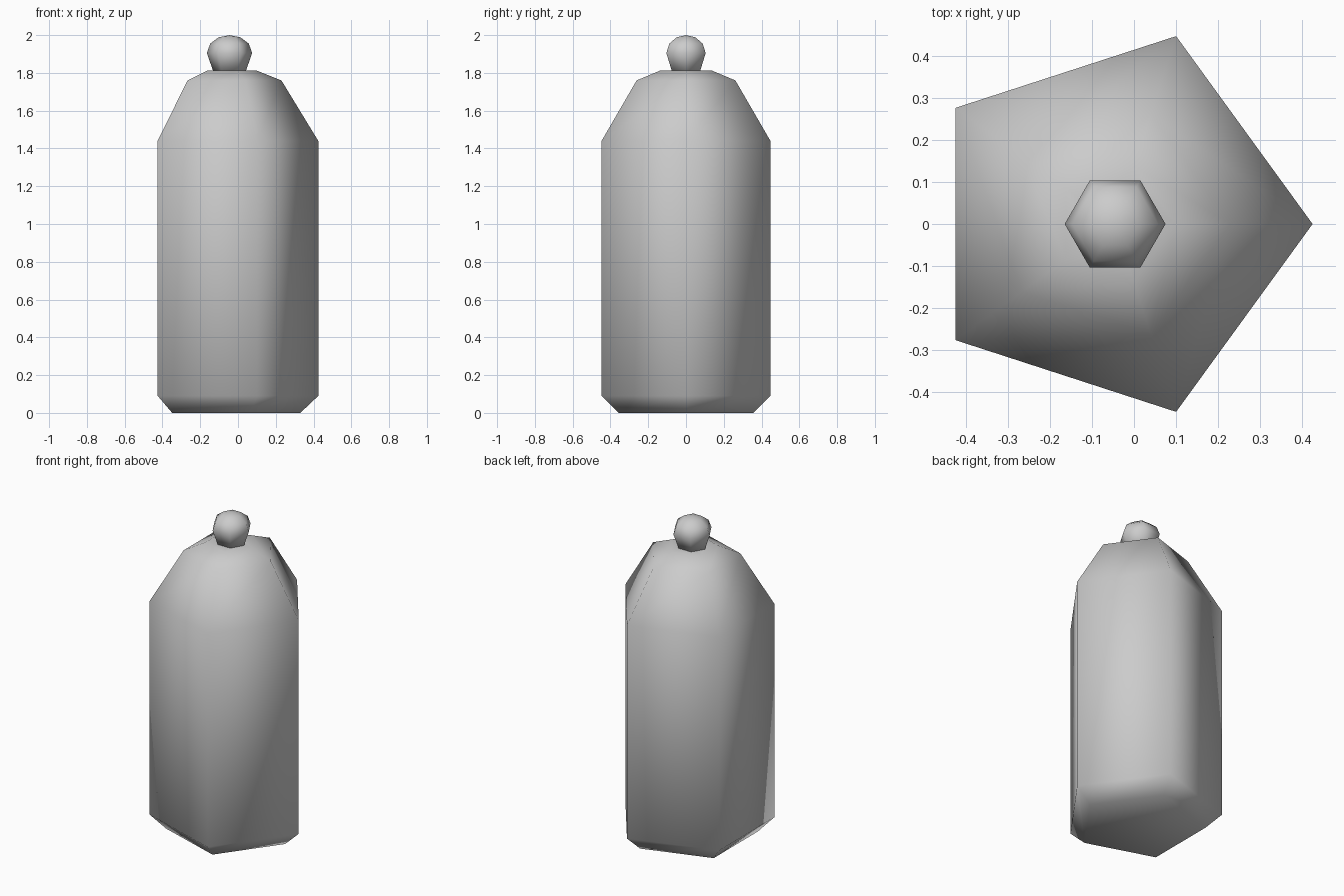
import bpy
import bmesh
from math import cos, sin, tau

if "Cube" in bpy.data.objects:
    bpy.data.objects.remove(bpy.data.objects["Cube"], do_unlink=True)

grey = bpy.data.materials.new("plain grey")
grey.use_nodes = True
grey.diffuse_color = (0.6, 0.6, 0.6, 1)
grey.node_tree.nodes["Principled BSDF"].inputs["Base Color"].default_value = (0.6, 0.6, 0.6, 1)

AXIS_X = -0.045


def lathe(name, profile, sides):
    """Turn a (radius, height) profile, listed bottom to top, around the axis."""
    bm = bmesh.new()
    rings = []
    for r, z in profile:
        rings.append([bm.verts.new((r * cos(tau * i / sides), r * sin(tau * i / sides), z))
                      for i in range(sides)])
    for low, high in zip(rings, rings[1:]):
        for i in range(sides):
            j = (i + 1) % sides
            bm.faces.new((low[i], low[j], high[j], high[i]))
    bm.faces.new(rings[0][::-1])
    bm.faces.new(rings[-1])
    # A ring of zero radius closes to a single point
    bmesh.ops.remove_doubles(bm, verts=bm.verts[:], dist=0.0001)
    bmesh.ops.recalc_face_normals(bm, faces=bm.faces[:])
    for face in bm.faces:
        face.smooth = True
    mesh = bpy.data.meshes.new(name)
    bm.to_mesh(mesh)
    bm.free()
    mesh.materials.append(grey)
    obj = bpy.data.objects.new(name, mesh)
    obj.location.x = AXIS_X
    bpy.context.collection.objects.link(obj)
    return obj


# Five-sided body with a bevelled foot and sloping shoulders
lathe("body", [(0.375, 0), (0.47, 0.09), (0.47, 1.44), (0.275, 1.76),
               (0.145, 1.812), (0.07, 1.812)], 5)

# Six-sided rounded knob on top
lathe("knob", [(0.085, 1.805), (0.12, 1.905), (0.102, 1.955),
               (0.058, 1.988), (0, 2.0)], 6)
